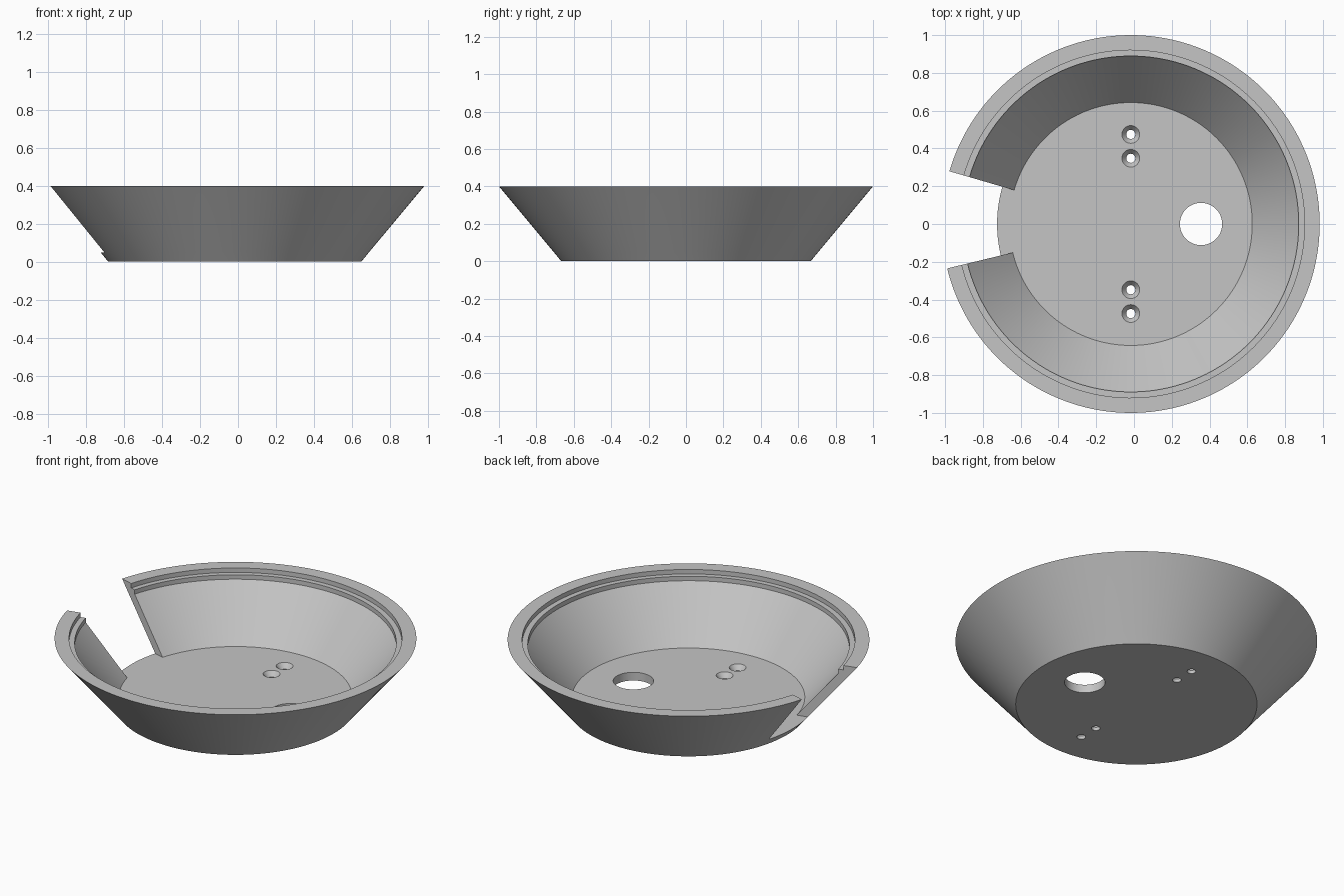
import bpy, bmesh
from math import cos, sin, radians

cube = bpy.data.objects.get("Cube")
if cube:
    bpy.data.objects.remove(cube, do_unlink=True)

CX = -0.017                      # bowl axis
FLOOR = 0.05                     # floor thickness

grey = bpy.data.materials.new("light_grey")
grey.use_nodes = True
grey.diffuse_color = (0.56, 0.56, 0.56, 1)
grey.node_tree.nodes["Principled BSDF"].inputs["Base Color"].default_value = (0.56, 0.56, 0.56, 1)


def finish(bm, name):
    bmesh.ops.recalc_face_normals(bm, faces=bm.faces)
    mesh = bpy.data.meshes.new(name)
    bm.to_mesh(mesh)
    bm.free()
    mesh.materials.append(grey)
    obj = bpy.data.objects.new(name, mesh)
    bpy.context.collection.objects.link(obj)
    return obj


def steps(a, b, n):
    return [radians(a + (b - a) * i / n) for i in range(n)]


def ring(bm, r, z, angles, cx, cy=0):
    return [bm.verts.new((cx + r * cos(a), cy + r * sin(a), z)) for a in angles]


# Bowl: floor slab all round, stepped-rim wall everywhere but the gap
GAP_START, GAP_END = 163.8, 193.6
WALL_N, GAP_N = 144, 12
angles = steps(GAP_END - 360, GAP_START, WALL_N) + steps(GAP_START, GAP_END, GAP_N)
total = WALL_N + GAP_N
section = [(0.708, FLOOR), (1.0, 0.4), (0.92, 0.4), (0.92, 0.373),
           (0.889, 0.373), (0.889, 0.346), (0.643, FLOOR)]

bm = bmesh.new()
base = ring(bm, 0.667, 0, angles, CX)
outer = ring(bm, *section[0], angles, CX)
inner = ring(bm, *section[-1], angles, CX)
wall_angles = angles[:WALL_N + 1]
rings = [outer] + [ring(bm, r, z, wall_angles, CX) for r, z in section[1:-1]] + [inner]

bm.faces.new(base)
bm.faces.new(inner)
for i in range(total):
    j = (i + 1) % total
    bm.faces.new((base[i], base[j], outer[j], outer[i]))
    if i < WALL_N:
        for low, high in zip(rings, rings[1:]):
            bm.faces.new((low[i], low[j], high[j], high[i]))
    else:
        bm.faces.new((outer[i], outer[j], inner[j], inner[i]))
for end in (0, WALL_N):
    bm.faces.new([r[end] for r in rings])
bowl = finish(bm, "bowl")


# Holes through the floor
def drill(name, x, y, profile, n):
    bm = bmesh.new()
    loops = [ring(bm, r, z, steps(0, 360, n), x, y) for r, z in profile]
    bm.faces.new(loops[0])
    bm.faces.new(loops[-1])
    for a, b in zip(loops, loops[1:]):
        for i in range(n):
            j = (i + 1) % n
            bm.faces.new((a[i], a[j], b[j], b[i]))
    cutter = finish(bm, name)
    cutter.hide_render = True
    mod = bowl.modifiers.new(name, "BOOLEAN")
    mod.operation = "DIFFERENCE"
    mod.solver = "EXACT"
    mod.object = cutter
    bpy.context.view_layer.objects.active = bowl
    bpy.ops.object.modifier_apply(modifier=mod.name)
    bpy.data.objects.remove(cutter, do_unlink=True)


drill("cable_hole", 0.355, 0, [(0.112, -0.1), (0.112, 0.1)], 48)
countersink = [(0.024, -0.1), (0.024, 0.02), (0.047, FLOOR), (0.07, 0.08)]
for side in (1, -1):
    for y in (0.348, 0.474):
        drill("screw_hole", CX, side * y, countersink, 32)

# Smooth round walls, crisp edges
bpy.ops.object.select_all(action="DESELECT")
bowl.select_set(True)
bpy.context.view_layer.objects.active = bowl
bpy.ops.object.shade_smooth_by_angle(angle=radians(25))
